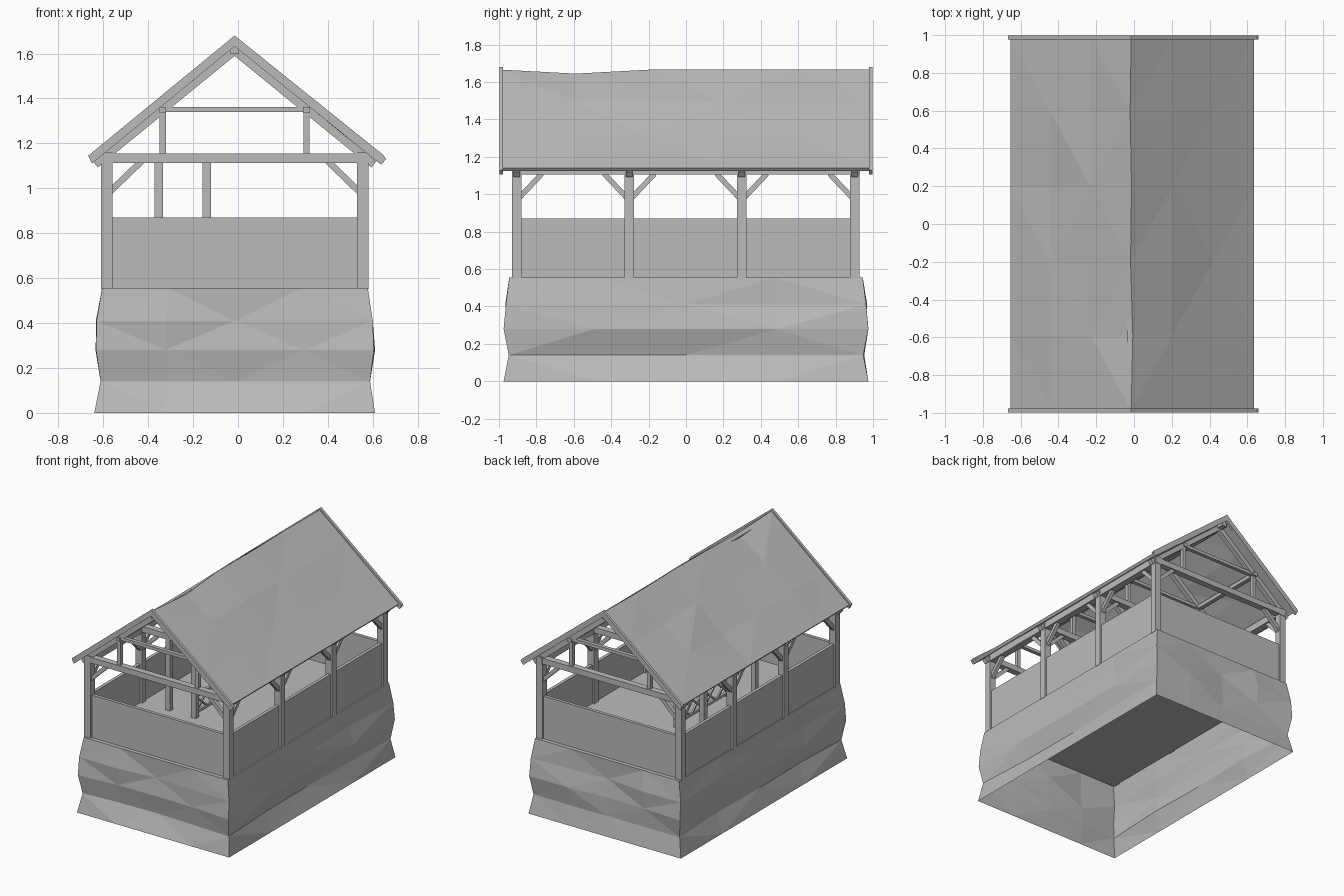
import bpy, bmesh, math, random
from mathutils import Vector

random.seed(4)
cube = bpy.data.objects.get("Cube")
if cube:
    bpy.data.objects.remove(cube, do_unlink=True)

grey = bpy.data.materials.new("plain_grey")
grey.use_nodes = True
COLOUR = (0.5, 0.5, 0.5, 1)
grey.diffuse_color = COLOUR
grey.node_tree.nodes["Principled BSDF"].inputs["Base Color"].default_value = COLOUR

CX = -0.015          # centre line of the frame
HALF = 0.57          # post centre offset in x
BAYS = (-0.905, -0.303, 0.298, 0.902)
SLOPE = Vector((0.65, 0, -0.53)).normalized()
ENDS = (BAYS[0], BAYS[-1])


def finish(name, bm):
    bmesh.ops.recalc_face_normals(bm, faces=bm.faces)
    mesh = bpy.data.meshes.new(name)
    bm.to_mesh(mesh)
    bm.free()
    mesh.materials.append(grey)
    obj = bpy.data.objects.new(name, mesh)
    bpy.context.collection.objects.link(obj)
    return obj


def box(name, low, high):
    bm = bmesh.new()
    bmesh.ops.create_cube(bm, size=1)
    for v in bm.verts:
        v.co = [l + (h - l) * (c + 0.5) for l, h, c in zip(low, high, v.co)]
    return finish(name, bm)


def beam(name, start, end, width, depth):
    """Square timber between two points; depth lies in the vertical plane."""
    a, b = Vector(start), Vector(end)
    along = (b - a).normalized()
    side = along.cross(Vector((0, 0, 1))).normalized() * width / 2
    rise = side.cross(along).normalized() * depth / 2
    bm = bmesh.new()
    rings = [[bm.verts.new(p + side * s + rise * r)
              for s, r in ((-1, -1), (1, -1), (1, 1), (-1, 1))] for p in (a, b)]
    for i in range(4):
        j = (i + 1) % 4
        bm.faces.new((rings[0][i], rings[0][j], rings[1][j], rings[1][i]))
    for ring in rings:
        bm.faces.new(ring)
    return finish(name, bm)


# Rough plinth: open underneath, faceted walls, flat top
LEVELS = ((0, -0.64, 0.61, 0.975), (0.14, -0.612, 0.588, 0.948), (0.28, -0.632, 0.605, 0.975),
          (0.41, -0.63, 0.6, 0.963), (0.555, -0.605, 0.578, 0.945))
SEGS = 4
bm = bmesh.new()
rings = []
for k, (z, x0, x1, y) in enumerate(LEVELS):
    corners = [Vector(c) for c in ((x0, -y, z), (x1, -y, z), (x1, y, z), (x0, y, z))]
    ring = []
    for c in range(4):
        for s in range(SEGS):
            p = corners[c].lerp(corners[(c + 1) % 4], s / SEGS)
            if s and 0 < k < len(LEVELS) - 1:
                out = Vector((0, -1, 0)) if c == 0 else Vector((1, 0, 0)) if c == 1 else \
                    Vector((0, 1, 0)) if c == 2 else Vector((-1, 0, 0))
                p += out * random.uniform(-0.03, 0.008)
            ring.append(bm.verts.new(p))
    rings.append(ring)
for k in range(len(rings) - 1):
    lo, hi = rings[k], rings[k + 1]
    for i in range(len(lo)):
        j = (i + 1) % len(lo)
        if (i + k) % 2:
            tris = (lo[i], lo[j], hi[j]), (lo[i], hi[j], hi[i])
        else:
            tris = (lo[i], lo[j], hi[i]), (lo[j], hi[j], hi[i])
        for t in tris:
            bm.faces.new(t)
bm.faces.new(rings[-1])
finish("stone_plinth", bm)

# Floor and parapet panels
box("floor", (CX - 0.575, -0.91, 0.55), (CX + 0.575, 0.91, 0.585))
for s in (-1, 1):
    x = CX + s * HALF
    box("side_panel", (x - 0.012, -0.9, 0.552), (x + 0.012, 0.9, 0.87))
    box("end_panel", (CX - HALF, s * 0.904 - 0.012, 0.552), (CX + HALF, s * 0.904 + 0.012, 0.87))
    # Eave beams and purlins
    box("eave_beam", (x - 0.026, -0.93, 1.105), (x + 0.026, 0.93, 1.157))
    xp = CX + s * 0.32
    box("purlin", (xp - 0.015, -0.93, 1.335), (xp + 0.015, 0.93, 1.363))
box("ridge_beam", (CX - 0.02, -0.97, 1.6), (CX + 0.02, 0.97, 1.635))

# Repeating frames: posts, tie, braces, collar, rafters
for n, y in enumerate(BAYS):
    box("tie_beam", (CX - 0.6, y - 0.024, 1.112), (CX + 0.6, y + 0.024, 1.155))
    box("collar_beam", (CX - 0.32, y - 0.014, 1.34), (CX + 0.32, y + 0.014, 1.363))
    for s in (-1, 1):
        x = CX + s * HALF
        box("post", (x - 0.026, y - 0.025, 0.55), (x + 0.026, y + 0.025, 1.16))
        beam("cross_brace", (x + s * -0.015, y, 0.985), (x - s * 0.155, y, 1.12), 0.028, 0.028)
        for d in (-1, 1):
            if 0 <= n + d < len(BAYS):
                beam("side_brace", (x, y + d * 0.012, 0.98), (x, y + d * 0.135, 1.11), 0.028, 0.028)
        xq = CX + s * 0.32
        box("queen_post", (xq - 0.014, y - 0.014, 1.15), (xq + 0.014, y + 0.014, 1.345))
        run = Vector((s * SLOPE.x, 0, SLOPE.z))
        top = Vector((CX, y, 1.612))
        beam("rafter", top, top + run * 0.8, 0.035, 0.035)

# Inner posts and low cross-braced rail beside the floor hatch
for y in BAYS[1:3]:
    for x in (-0.352, -0.14):
        box("inner_post", (x - 0.019, y - 0.019, 0.58), (x + 0.019, y + 0.019, 1.115))
xr = -0.14
for z in (0.61, 0.73):
    box("hatch_rail", (xr - 0.01, BAYS[1], z), (xr + 0.01, BAYS[2], z + 0.018))
STEP = 0.15
for i in range(4):
    y = BAYS[1] + i * STEP
    for z0, z1 in ((0.61, 0.74), (0.74, 0.61)):
        beam("rail_cross", (xr, y, z0), (xr, y + STEP, z1), 0.012, 0.012)

# Uneven roof sheet, one continuous surface over the ridge
COLS, ROWS = 5, 3
EAVES = {-1: 0.64, 1: 0.65}
bm = bmesh.new()
grid = []
for c in range(COLS + 1):
    y = -0.985 + 1.97 * c / COLS
    line = []
    for r in range(-ROWS, ROWS + 1):
        t = abs(r) / ROWS
        inner = 0 < c < COLS
        wob = random.uniform(-0.012, 0.012) if inner and abs(r) < ROWS else 0
        x = CX + (1 if r > 0 else -1) * t * EAVES[1 if r > 0 else -1]
        z = 1.666 - 0.525 * t + wob
        if r == 0 and inner:
            x += random.uniform(-0.01, 0.012)
            z = 1.645 if c == 1 else 1.666
        line.append(bm.verts.new((x, y, z)))
    grid.append(line)
for c in range(COLS):
    for r in range(2 * ROWS):
        q = (grid[c][r], grid[c + 1][r], grid[c + 1][r + 1], grid[c][r + 1])
        if (c + r) % 2:
            bm.faces.new((q[0], q[1], q[2]))
            bm.faces.new((q[0], q[2], q[3]))
        else:
            bm.faces.new((q[0], q[1], q[3]))
            bm.faces.new((q[1], q[2], q[3]))
roof = finish("roof_sheet", bm)
if sum(p.normal.z for p in roof.data.polygons) < 0:
    roof.data.flip_normals()
thick = roof.modifiers.new("thickness", 'SOLIDIFY')
thick.thickness = 0.022
thick.offset = -1

# Gable boards, a mitred chevron at each end
for s in (-1, 1):
    bm = bmesh.new()
    outline = ((CX, 1.68), (0.645, 1.15), (0.66, 1.13), (0.637, 1.105), (CX, 1.632),
               (-0.65, 1.11), (-0.667, 1.145))
    front = [[bm.verts.new((x, s * y, z)) for x, z in outline] for y in (0.978, 0.998)]
    halves = ((0, 1, 2, 3, 4), (0, 4, 5, 6))
    for ring in front:
        for h in halves:
            bm.faces.new([ring[i] for i in h])
    for i in range(len(outline)):
        j = (i + 1) % len(outline)
        bm.faces.new((front[0][i], front[0][j], front[1][j], front[1][i]))
    finish("gable_board", bm)
